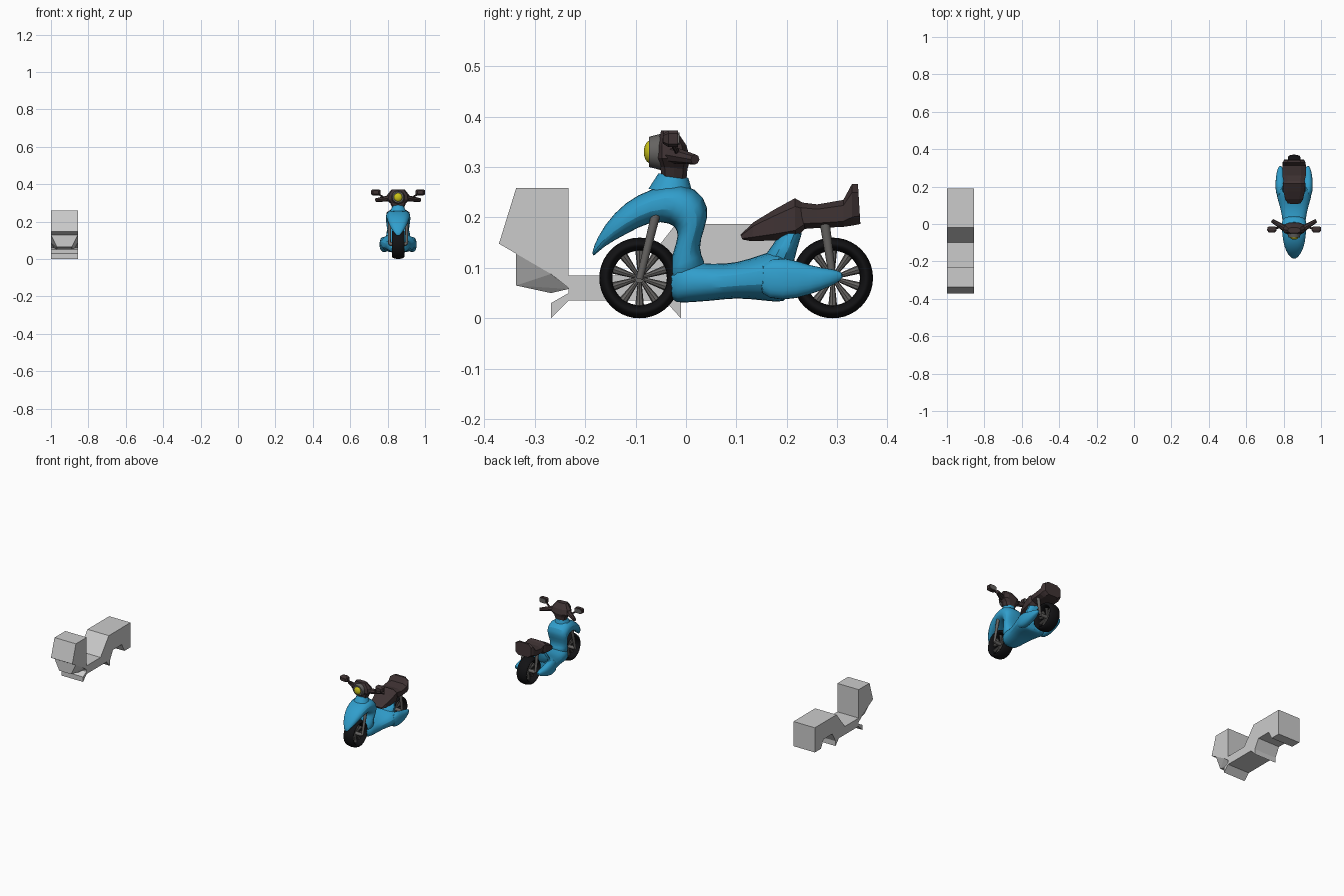
import bpy, bmesh
from math import sin, cos, pi, copysign
from mathutils import Vector

if "Cube" in bpy.data.objects:
    bpy.data.objects.remove(bpy.data.objects["Cube"])

CX = 0.856      # scooter centre line
BX = -0.928     # block centre line


def material(name, r, g, b):
    m = bpy.data.materials.new(name)
    m.use_nodes = True
    m.diffuse_color = (r, g, b, 1)
    m.node_tree.nodes["Principled BSDF"].inputs["Base Color"].default_value = (r, g, b, 1)
    return m


BLUE = material("blue paint", 0.03, 0.34, 0.6)
BROWN = material("dark brown", 0.05, 0.033, 0.034)
RUBBER = material("black rubber", 0.006, 0.006, 0.007)
METAL = material("grey metal", 0.13, 0.125, 0.12)
YELLOW = material("yellow lamp", 0.6, 0.55, 0.01)
GREY = material("light grey", 0.6, 0.6, 0.6)


def finish(bm, name, mat, smooth=False, subdivide=0):
    bmesh.ops.recalc_face_normals(bm, faces=bm.faces)
    me = bpy.data.meshes.new(name)
    bm.to_mesh(me)
    bm.free()
    ob = bpy.data.objects.new(name, me)
    bpy.context.collection.objects.link(ob)
    me.materials.append(mat)
    if subdivide:
        ob.modifiers.new("round", "SUBSURF").levels = subdivide
        ob.modifiers["round"].render_levels = subdivide
    if smooth:
        bpy.ops.object.select_all(action="DESELECT")
        ob.select_set(True)
        bpy.context.view_layer.objects.active = ob
        bpy.ops.object.shade_smooth_by_angle(angle=0.7)
    return ob


def loft(name, mat, stations, x=CX, sides=12, power=0.8, smooth=True, subdivide=1):
    """Rings through (upper y, upper z, lower y, lower z, half width)."""
    bm = bmesh.new()
    rings = []
    for y1, z1, y2, z2, w in stations:
        ring = []
        for i in range(sides):
            a = 2 * pi * (i + 0.5) / sides
            c = copysign(abs(cos(a)) ** power, cos(a))
            s = copysign(abs(sin(a)) ** power, sin(a))
            ring.append(bm.verts.new((x + w * s, (y1 + y2 + (y1 - y2) * c) / 2,
                                      (z1 + z2 + (z1 - z2) * c) / 2)))
        rings.append(ring)
    for a, b in zip(rings, rings[1:]):
        for i in range(sides):
            j = (i + 1) % sides
            bm.faces.new((a[i], a[j], b[j], b[i]))
    bm.faces.new(rings[0])
    bm.faces.new(rings[-1])
    return finish(bm, name, mat, smooth, subdivide)


def prism(name, mat, outline, x, half):
    """Side outline (y, z) pulled out across x."""
    bm = bmesh.new()
    face = bm.faces.new([bm.verts.new((x - half, y, z)) for y, z in outline])
    out = bmesh.ops.extrude_face_region(bm, geom=[face])["geom"]
    verts = [v for v in out if isinstance(v, bmesh.types.BMVert)]
    bmesh.ops.translate(bm, verts=verts, vec=(2 * half, 0, 0))
    return finish(bm, name, mat)


def rod(name, mat, p, q, r1, r2, sides=12):
    p, q = Vector(p), Vector(q)
    bm = bmesh.new()
    bmesh.ops.create_cone(bm, cap_ends=True, segments=sides, radius1=r1, radius2=r2,
                          depth=(q - p).length)
    turn = (q - p).to_track_quat("Z", "Y").to_matrix().to_4x4()
    turn.translation = (p + q) / 2
    bmesh.ops.transform(bm, matrix=turn, verts=bm.verts)
    return finish(bm, name, mat, True)


# Wheels: flattened tyre, rim, hub and tapered spokes
def wheel(name, y):
    z, rim = 0.08, 0.058
    bpy.ops.mesh.primitive_torus_add(location=(CX, y, z), rotation=(0, pi / 2, 0),
                                     major_radius=0.067, minor_radius=0.013,
                                     major_segments=40, minor_segments=12)
    tyre = bpy.context.object
    tyre.name = name + "_tyre"
    tyre.scale.z = 2.6
    tyre.data.materials.append(RUBBER)
    bpy.ops.object.shade_smooth_by_angle(angle=0.7)
    rod(name + "_hub", METAL, (CX - 0.045, y, z), (CX + 0.045, y, z), 0.01, 0.01)
    for i in range(10):
        a = 2 * pi * (i + 0.5) / 10
        rod(name + "_spoke", METAL, (CX, y, z),
            (CX, y + rim * cos(a), z + rim * sin(a)), 0.003, 0.009, 8)


wheel("front_wheel", -0.092)
wheel("rear_wheel", 0.291)

# Front fender sweeping over into the leg shield
loft("front_cowl", BLUE, [
    (-.186, .138, -.188, .116, .008), (-.163, .186, -.165, .142, .035),
    (-.12, .233, -.12, .165, .055), (-.07, .258, -.07, .193, .064),
    (-.005, .275, -.03, .187, .068), (.042, .24, -.022, .178, .068),
    (.046, .2, -.015, .165, .064), (.028, .155, -.025, .135, .058),
    (.028, .125, -.035, .1, .055), (.05, .1, -.035, .05, .05)])

# Floor body
loft("floor_body", BLUE, [
    (-.036, .105, -.036, .028, .045), (0, .115, 0, .03, .062),
    (.05, .108, .05, .033, .068), (.1, .11, .1, .04, .08),
    (.15, .128, .15, .034, .097), (.185, .14, .185, .03, .098),
    (.205, .125, .205, .033, .08)])

# Column under the seat
loft("seat_support", BLUE, [
    (.13, .1, .215, .09, .075), (.175, .145, .218, .135, .065),
    (.2, .2, .242, .195, .05)])

# Paired parts: tail arms, fork legs, shocks, grips and mirrors
for side, s in (("right", -1), ("left", 1)):
    x = CX + s * 0.074
    loft(side + "_tail_arm", BLUE, [
        (.14, .115, .14, .045, .02), (.2, .125, .19, .031, .028),
        (.25, .103, .245, .045, .025), (.29, .099, .285, .062, .018),
        (.315, .09, .31, .076, .006)], x=x)
    x = CX + s * 0.046
    rod(side + "_fork_leg", METAL, (x, -.092, .078), (x, -.06, .205), .007, .009)
    rod(side + "_shock", METAL, (x, .291, .08), (x, .275, .19), .007, .01)
    rod(side + "_grip", BROWN, (CX + s * .04, -.03, .325),
        (CX + s * .118, .018, .315), .018, .01, 8)
    rod(side + "_mirror_stem", BROWN, (CX + s * .07, -.015, .325),
        (CX + s * .11, -.028, .35), .005, .005, 8)
    x = CX + s * 0.119
    loft(side + "_mirror", BROWN, [
        (-.046, .366, -.046, .346, .016), (-.035, .373, -.035, .339, .026),
        (-.016, .373, -.016, .339, .025)],
        x=x, sides=8, power=.5, smooth=False, subdivide=0)
    loft(side + "_mirror_glass", METAL, [
        (-.017, .369, -.017, .343, .02), (-.013, .369, -.013, .343, .02)],
        x=x, sides=8, power=.5, smooth=False, subdivide=0)

# Steering head with lamp
rod("steering_neck", BLUE, (CX, -.03, .25), (CX, -.025, .283), .045, .03, 16)
loft("handlebar_cowl", BROWN, [
    (-.05, .283, .002, .276, .034), (-.052, .3, .004, .296, .042),
    (-.06, .318, .01, .315, .062), (-.058, .343, .002, .343, .058),
    (-.05, .372, -.018, .372, .035)], sides=10, smooth=False, subdivide=0)
rod("lamp_ring", METAL, (CX, -.05, .33), (CX, -.073, .33), .036, .03, 20)
bpy.ops.mesh.primitive_uv_sphere_add(segments=20, ring_count=10, radius=.023,
                                     location=(CX, -.07, .33))
lamp = bpy.context.object
lamp.name = "headlamp"
lamp.scale.y = 0.6
lamp.data.materials.append(YELLOW)
bpy.ops.object.shade_smooth_by_angle(angle=0.7)

# Two part seat with raised back
loft("front_seat", BROWN, [
    (.108, .166, .112, .156, .035), (.135, .192, .13, .152, .05),
    (.175, .217, .175, .153, .06), (.216, .24, .217, .156, .064),
    (.236, .228, .236, .176, .055)],
    sides=8, power=.6, smooth=False, subdivide=0)
loft("rear_seat", BROWN, [
    (.222, .232, .236, .176, .058), (.26, .227, .26, .178, .066),
    (.312, .236, .312, .18, .066), (.329, .268, .33, .182, .064),
    (.341, .268, .346, .185, .055)],
    sides=8, power=.6, smooth=False, subdivide=0)

# Blocky companion: stepped hull with wheel arches
HALF = 0.072
prism("block_hull", GREY, [
    (-.233, .085), (-.1, .085), (-.02, .187), (.189, .187), (.189, .037),
    (.13, .037), (.105, .085), (.02, .085), (-.01, .03), (-.01, 0),
    (-.042, .035), (-.233, .035), (-.268, 0), (-.268, .03), (-.233, .05)], BX, HALF)
prism("block_head", GREY, [
    (-.371, .148), (-.337, .258), (-.233, .258), (-.233, .06),
    (-.268, .088)], BX, HALF)

# Tapered keel under the block head
bm = bmesh.new()
for y, z, w in [(-.337, .13, HALF), (-.268, .088, HALF), (-.233, .084, HALF),
                (-.337, .065, .04), (-.268, .05, .04), (-.233, .058, .055)]:
    for s in (-1, 1):
        bm.verts.new((BX + s * w, y, z))
bmesh.ops.convex_hull(bm, input=bm.verts)
finish(bm, "block_keel", GREY)
